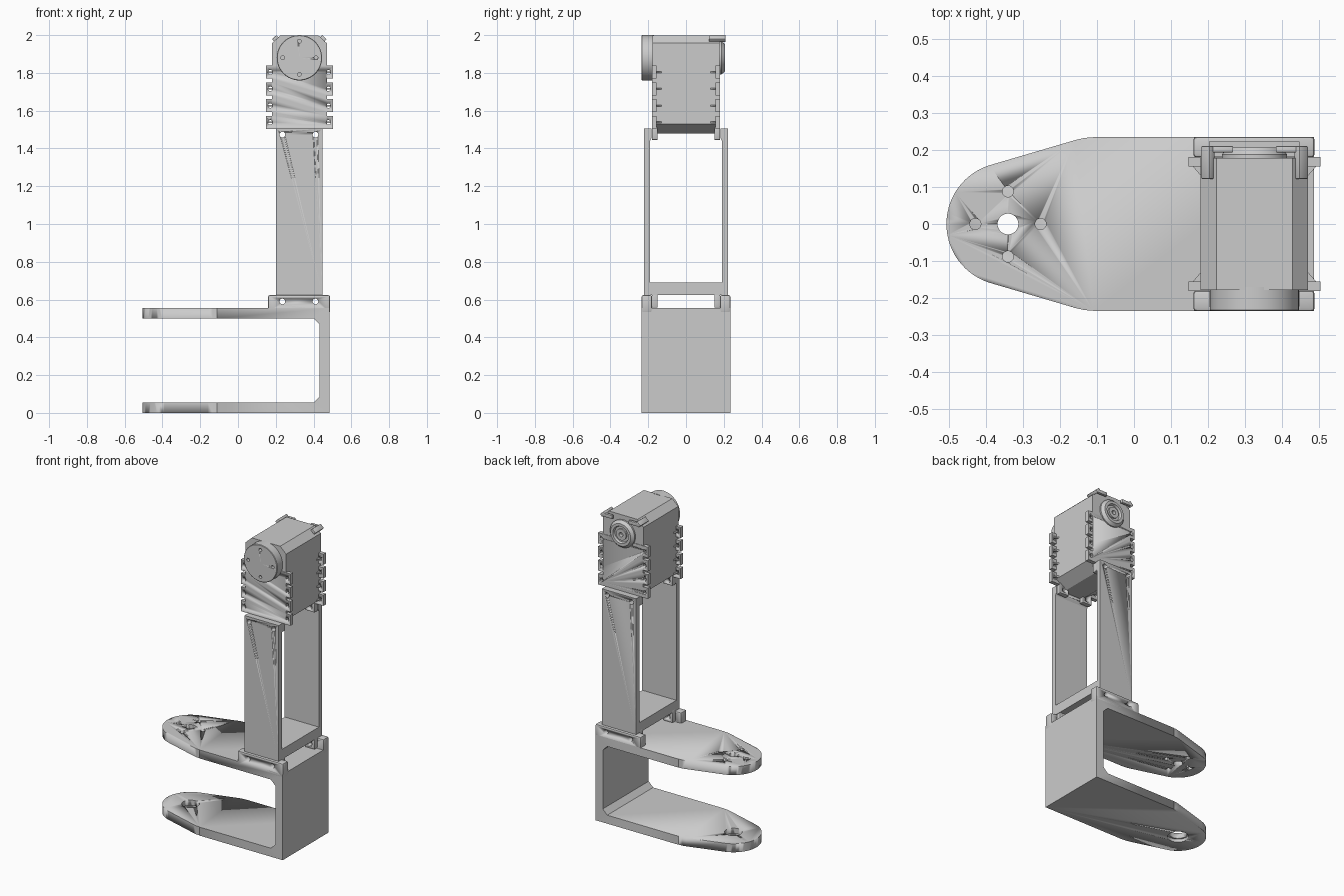
import bpy, bmesh, math
from mathutils import Matrix, Vector

if "Cube" in bpy.data.objects:
    bpy.data.objects.remove(bpy.data.objects["Cube"])

CX, CZ = 0.325, 1.88          # joint axis (x, z)
BOLTS = (0.235, 0.41)         # bolt columns along x


def finish(name, bm, smooth=True):
    bmesh.ops.recalc_face_normals(bm, faces=bm.faces)
    me = bpy.data.meshes.new(name)
    bm.to_mesh(me)
    bm.free()
    ob = bpy.data.objects.new(name, me)
    bpy.context.collection.objects.link(ob)
    bpy.ops.object.select_all(action='DESELECT')
    ob.select_set(True)
    bpy.context.view_layer.objects.active = ob
    if smooth:
        bpy.ops.object.shade_smooth_by_angle(angle=math.radians(30))
    return ob


def prism(name, pts, axis, a, b):
    """Extrude a 2D outline along an axis from a to b."""
    to3 = {'x': lambda p, t: (t, p[0], p[1]),
           'y': lambda p, t: (p[0], t, p[1]),
           'z': lambda p, t: (p[0], p[1], t)}[axis]
    bm = bmesh.new()
    f = bm.faces.new([bm.verts.new(to3(p, a)) for p in pts])
    new = bmesh.ops.extrude_face_region(bm, geom=[f])['geom']
    move = Vector(to3((0, 0), b - a))
    bmesh.ops.translate(bm, vec=move, verts=[v for v in new if isinstance(v, bmesh.types.BMVert)])
    return finish(name, bm)


def box(name, lo, hi, bevel=0.0, tilt=0.0):
    size = [h - l for l, h in zip(lo, hi)]
    mid = Vector([(h + l) / 2 for l, h in zip(lo, hi)])
    bm = bmesh.new()
    bmesh.ops.create_cube(bm, size=1, matrix=Matrix.Translation(mid) @ Matrix.Rotation(tilt, 4, 'Y')
                          @ Matrix.Diagonal((*size, 1)))
    if bevel:
        bmesh.ops.bevel(bm, geom=bm.edges[:], offset=bevel, segments=2, profile=0.5, affect='EDGES')
    return finish(name, bm)


def lathe(name, prof):
    """Spin an (r, y) profile around the joint axis."""
    bm = bmesh.new()
    vs = [bm.verts.new((CX + r, y, CZ)) for r, y in prof]
    es = [bm.edges.new(p) for p in zip(vs, vs[1:])]
    bmesh.ops.spin(bm, geom=vs + es, cent=(CX, 0, CZ), axis=(0, 1, 0), angle=math.tau, steps=48)
    bmesh.ops.remove_doubles(bm, verts=bm.verts, dist=1e-5)
    return finish(name, bm)


def boolean(ob, cutter, op):
    m = ob.modifiers.new('cut', 'BOOLEAN')
    m.operation, m.object, m.solver = op, cutter, 'EXACT'
    bpy.context.view_layer.objects.active = ob
    bpy.ops.object.modifier_apply(modifier=m.name)
    bpy.data.objects.remove(cutter)


def drill(ob, holes, axis, a, b):
    """Cut round holes (u, v, radius) through ob along y or z, from a to b."""
    bm = bmesh.new()
    for u, v, r in holes:
        m = (Matrix.Translation((u, v, (a + b) / 2)) if axis == 'z' else
             Matrix.Translation((u, (a + b) / 2, v)) @ Matrix.Rotation(math.pi / 2, 4, 'X'))
        bmesh.ops.create_cone(bm, cap_ends=True, segments=32, radius1=r, radius2=r, depth=b - a, matrix=m)
    boolean(ob, finish('hole_cutter', bm), 'DIFFERENCE')


def cross(u, v, d, r):
    return [(u + d, v, r), (u - d, v, r), (u, v + d, r), (u, v - d, r)]


# C-shaped bracket: side profile trimmed by the tapered plan outline
side = [(-0.52, 0), (0.485, 0), (0.485, 0.555), (-0.52, 0.555), (-0.52, 0.5), (0.4, 0.5),
        (0.432, 0.468), (0.432, 0.087), (0.4, 0.055), (-0.52, 0.055)]
bracket = prism('bracket', side, 'y', -0.235, 0.235)
arc = [math.radians(107.5 + 145 * i / 28) for i in range(29)]
taper = [(-0.11, 0.234), (-0.135, 0.232), (-0.16, 0.226)]
plan = ([(0.6, 0.3), (-0.11, 0.3)] + taper
        + [(-0.34 + 0.166 * math.cos(t), 0.166 * math.sin(t)) for t in arc]
        + [(x, -y) for x, y in reversed(taper)] + [(-0.11, -0.3), (0.6, -0.3)])
boolean(bracket, prism('plan_cutter', plan, 'z', -0.1, 0.7), 'INTERSECT')
drill(bracket, [(-0.34, 0, 0.028)] + cross(-0.34, 0, 0.088, 0.015), 'z', 0.45, 0.6)
drill(bracket, [(-0.34, 0, 0.052)], 'z', -0.05, 0.1)
drill(bracket, [(-0.34, 0, 0.063)], 'z', -0.05, 0.02)

# Leg frame: U profile with thickened upper ends
half = [(0.222, 0.625), (0.222, 1.505), (0.182, 1.505), (0.182, 1.455), (0.19, 1.442), (0.19, 0.69)]
leg = prism('leg_frame', half + [(-y, z) for y, z in reversed(half)], 'x', 0.202, 0.447)
drill(leg, [(x, 1.473, 0.015) for x in BOLTS], 'y', -0.3, 0.3)

# Actuator housing
hous = [(0.255, 1.48), (0.395, 1.48), (0.47, 1.53), (0.47, 1.957), (0.427, 1.997),
        (0.223, 1.997), (0.18, 1.957), (0.18, 1.53)]
prism('housing', hous, 'y', -0.178, 0.178)

# Comb outline of the mounting flange, right half then mirrored
teeth = [(1.503, 1.573), (1.592, 1.661), (1.681, 1.750), (1.769, 1.838)]
comb = []
for i, (z0, z1) in enumerate(teeth):
    if i:
        comb.append((0.145, z0))
    comb += [(0.178, z0), (0.178, z1)]
    if i < 3:
        comb.append((0.145, z1))
comb = [(CX + x, z) for x, z in comb] + [(CX - x, z) for x, z in reversed(comb)]

for s, end in ((-1, 'front'), (1, 'back')):
    # Bracket lips the leg bolts into
    y0, y1 = sorted((s * 0.18, s * 0.235))
    lip = box(end + '_bracket_lip', (0.16, y0, 0.53), (0.487, y1, 0.623), 0.008)
    drill(lip, [(x, 0.59, 0.015) for x in BOLTS], 'y', -0.3, 0.3)

    # Toothed mounting flange
    y0, y1 = sorted((s * 0.155, s * 0.181))
    flange = prism(end + '_flange', comb, 'y', y0, y1)
    drill(flange, [(CX + k * 0.154, (a + b) / 2, 0.012) for a, b in teeth for k in (-1, 1)],
          'y', -0.3, 0.3)

    # Small gussets behind every tooth
    for k in (-1, 1):
        for i, (a, b) in enumerate(teeth):
            z = (a + b) / 2
            tri = [(CX + k * 0.14, s * 0.157), (CX + k * 0.168, s * 0.157), (CX + k * 0.14, s * 0.125)]
            prism(f'{end}_gusset', tri, 'z', z - 0.004, z + 0.004)

    # Bolt tabs under the leg frame and under the housing
    y0, y1 = sorted((s * 0.15, s * 0.181))
    for x in BOLTS:
        for part, z0, z1, zh in (('leg', 0.558, 0.64, 0.59), ('housing', 1.445, 1.52, 1.473)):
            tab = box(f'{end}_{part}_tab', (x - 0.034, y0, z0), (x + 0.034, y1, z1), 0.004)
            drill(tab, [(x, zh, 0.015)], 'y', -0.3, 0.3)

# Front output disc
disc = lathe('output_disc', [(0, -0.235), (0.117, -0.235), (0.12, -0.232), (0.12, -0.17), (0, -0.17)])
drill(disc, cross(CX, CZ, 0.088, 0.01), 'y', -0.3, -0.205)

# Rear idler with groove, hub and centre screw hole
lathe('rear_idler', [(0, 0.17), (0.088, 0.17), (0.088, 0.188), (0.072, 0.206), (0.055, 0.206),
                     (0.05, 0.192), (0.036, 0.192), (0.036, 0.202), (0.014, 0.202), (0.014, 0.18), (0, 0.18)])

# Cable hooks on the upper rear corners
for k, end in ((-1, 'left'), (1, 'right')):
    x = CX + k * 0.126
    box(end + '_hook_bar', (x - 0.016, 0.122, 1.972), (x + 0.016, 0.21, 1.992), 0.002, k * math.radians(43))
    x0, x1 = sorted((CX + k * 0.125, CX + k * 0.058))
    box(end + '_hook_arm', (x0, 0.193, 1.968), (x1, 0.21, 1.99), 0.002)
